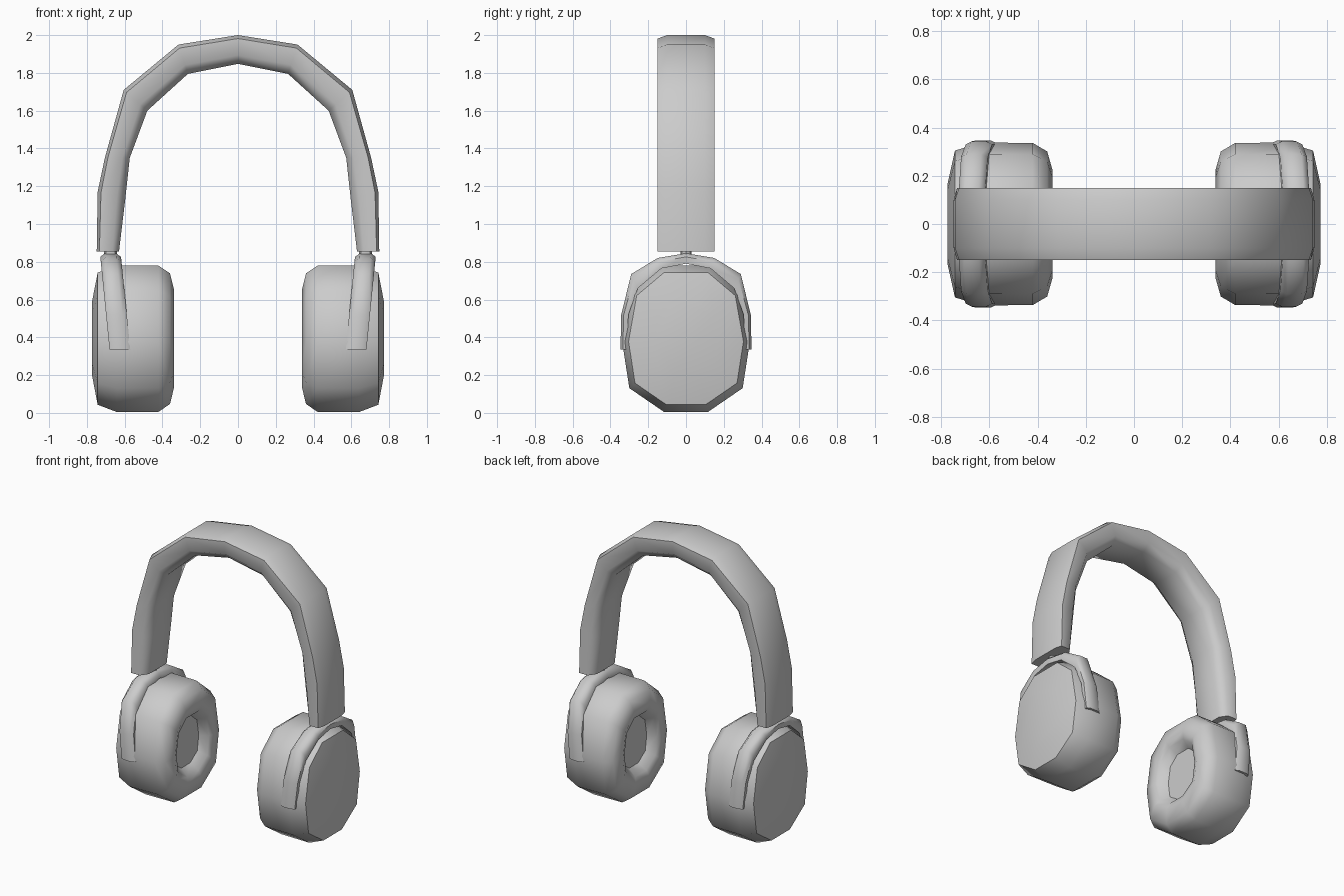
import bpy, bmesh, math

if "Cube" in bpy.data.objects:
    bpy.data.objects.remove(bpy.data.objects["Cube"])


def loft(name, rings, angle=40, mirror=False):
    """Skin closed rings of points, cap both ends, shade by angle."""
    bm = bmesh.new()
    loops = [[bm.verts.new(p) for p in r] for r in rings]
    n = len(rings[0])
    for a, b in zip(loops, loops[1:]):
        for i in range(n):
            j = (i + 1) % n
            bm.faces.new((a[i], a[j], b[j], b[i]))
    bm.faces.new(loops[0])
    bm.faces.new(loops[-1])
    bmesh.ops.recalc_face_normals(bm, faces=bm.faces)
    me = bpy.data.meshes.new(name)
    bm.to_mesh(me)
    bm.free()
    ob = bpy.data.objects.new(name, me)
    bpy.context.collection.objects.link(ob)
    bpy.ops.object.select_all(action='DESELECT')
    ob.select_set(True)
    bpy.context.view_layer.objects.active = ob
    bpy.ops.object.shade_smooth_by_angle(angle=math.radians(angle))
    if mirror:
        ob.modifiers.new("Mirror", 'MIRROR').use_mirror_merge = False
    return ob


# Headband: outer and inner edge of each station, right end to crown
half = [((.748, .855), (.63, .855)), ((.743, 1.17), (.597, 1.13)),
        ((.705, 1.35), (.573, 1.35)), ((.605, 1.71), (.48, 1.60)),
        ((.315, 1.95), (.265, 1.795)), ((0, 2.0), (0, 1.848))]
flip = [((-o[0], o[1]), (-i[0], i[1])) for o, i in half[-2::-1]]
# Section: (y, depth from outer to inner)
section = [(-.15, .12), (-.10, 0), (.10, 0), (.15, .12),
           (.15, .7), (.10, 1), (-.10, 1), (-.15, .7)]
loft("headband", [[(o[0] + (i[0] - o[0]) * t, y, o[1] + (i[1] - o[1]) * t)
                   for y, t in section] for o, i in half + flip], 55)

# Ear cups: ten-sided lathe profile (x, scale) with a hollow cushion
profile = [(.773, .50), (.743, .90), (.64, 1.0), (.42, .995), (.36, .89),
           (.338, .66), (.355, .54), (.41, .43)]
decagon = [(.115, -.392), (.30, -.265), (.338, -.02), (.29, .25), (.13, .385)]
decagon += [(-y, z) for y, z in reversed(decagon)]
loft("ear_cup", [[(x, y * s, .396 + z * s) for y, z in decagon]
                 for x, s in profile], 50, True)

# Yokes: tilted arch over each cup, (outer, inner) in y-z
arch = [((.347, .335), (.312, .335)), ((.343, .52), (.305, .52)),
        ((.29, .735), (.255, .66)), ((.15, .82), (.13, .765)),
        ((0, .845), (0, .79))]
arch += [((-o[0], o[1]), (-i[0], i[1])) for o, i in arch[-2::-1]]
rings = []
for o, i in arch:
    ring = []
    for dx, t in [(-.055, .35), (-.03, 0), (.03, 0), (.055, .35), (.055, 1), (-.055, 1)]:
        y, z = (o[k] + (i[k] - o[k]) * t for k in (0, 1))
        ring.append((.625 + (z - .335) * .1 + dx, y, z))
    rings.append(ring)
loft("yoke", rings, 50, True)

# Pivot pins joining yokes to the headband
loft("pivot_pin", [[(.675 + .035 * math.cos(a * math.pi / 4),
                     .03 * math.sin(a * math.pi / 4), z) for a in range(8)]
                   for z in (.82, .88)], 40, True)
